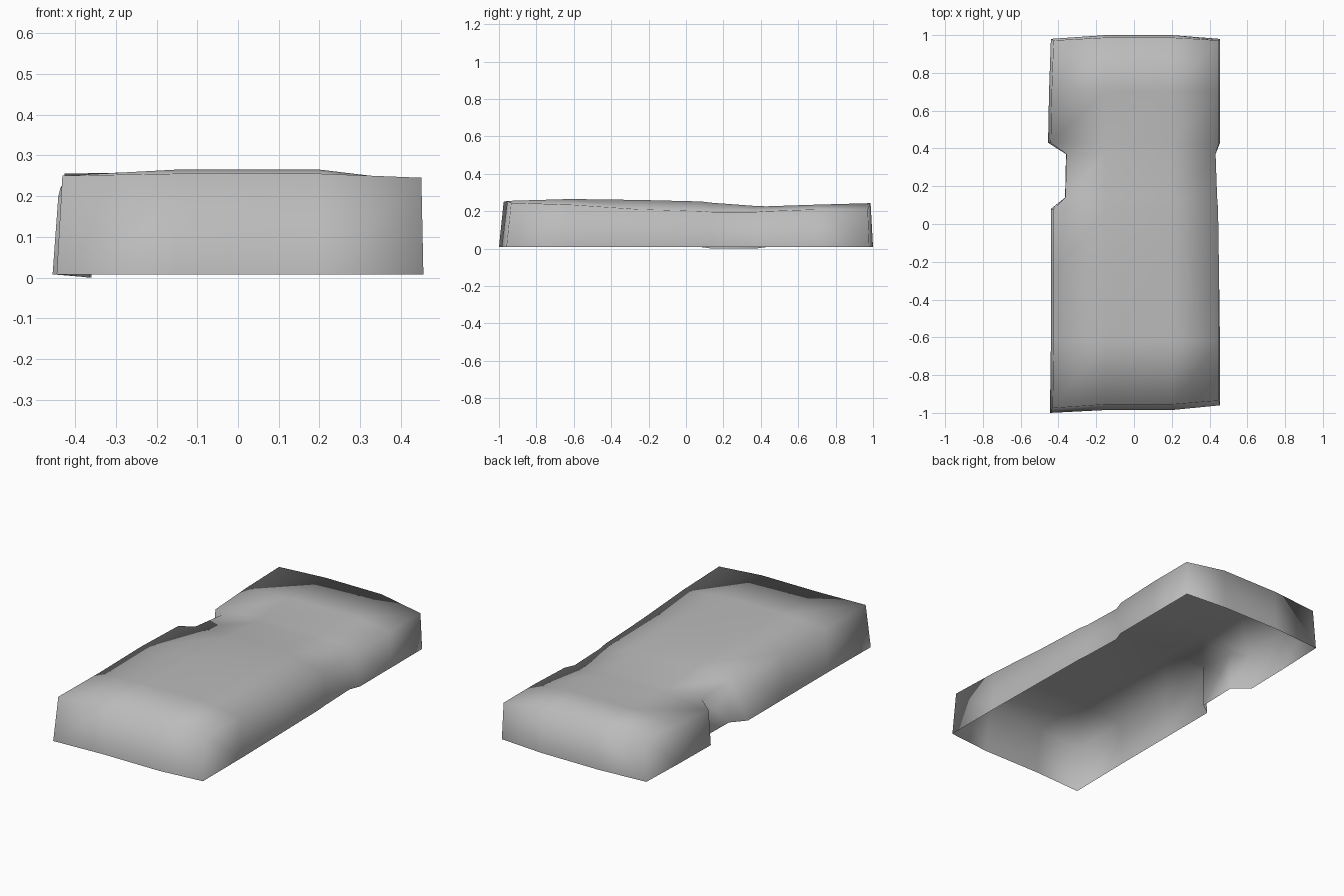
import bpy, bmesh

cube = bpy.data.objects.get("Cube")
if cube:
    bpy.data.objects.remove(cube, do_unlink=True)

mat = bpy.data.materials.new("soft_grey")
mat.use_nodes = True
grey = (0.5, 0.5, 0.5, 1)
mat.diffuse_color = grey
mat.node_tree.nodes["Principled BSDF"].inputs["Base Color"].default_value = grey

# Cross-sections from front to back:
# y, right-hand hem x, left-hand hem x, then edge / crown / edge heights
sections = [
    (-0.98, -0.445, 0.455, 0.25, 0.255, 0.245),
    (-0.62, -0.44, 0.455, 0.25, 0.265, 0.235),
    (-0.25, -0.44, 0.45, 0.255, 0.26, 0.21),
    (0.08, -0.44, 0.445, 0.245, 0.252, 0.2),
    (0.14, -0.365, 0.44, 0.235, 0.245, 0.195),
    (0.37, -0.36, 0.432, 0.215, 0.228, 0.195),
    (0.43, -0.455, 0.455, 0.2, 0.226, 0.2),
    (0.70, -0.45, 0.455, 0.22, 0.235, 0.21),
    (0.98, -0.44, 0.455, 0.235, 0.243, 0.21),
]
HEM = 0.008
CROWN = (-0.15, 0.2)

bm = bmesh.new()
rows = []
last = len(sections) - 1
for i, (y, xa, xb, za, zm, zb) in enumerate(sections):
    end = -1 if i == 0 else (1 if i == last else 0)
    skew = 0.02 if end < 0 else 0              # front edge runs at a slight angle
    inset = 0.025 if end < 0 else 0.008        # end walls lean inward
    bulge = 0.015 if end > 0 else 0
    notch = 0.002 if xa > -0.4 else 0.014
    pts = [(xa, y - skew, HEM),
           (xa + notch, y - skew - end * inset, za),
           (CROWN[0], y + bulge - end * inset, zm),
           (CROWN[1], y + bulge - end * inset, zm),
           (min(xb, 0.45), y + skew - end * inset, zb),
           (xb, y + skew, HEM)]
    rows.append([bm.verts.new(p) for p in pts])

# Draped top and long side walls
for a, b in zip(rows, rows[1:]):
    for j in range(5):
        bm.faces.new((a[j], a[j + 1], b[j + 1], b[j]))

# Front and back walls, leaving the underside open
for row, y in ((rows[0], -0.985), (rows[-1], 1.0)):
    low = [bm.verts.new((x, y, HEM)) for x in CROWN]
    hem = [row[0], *low, row[5]]
    for j in range(3):
        bm.faces.new((hem[j], hem[j + 1], row[j + 2], row[j + 1]))

# Lowest point of the hem beside the notch
rows[4][0].co.z = rows[5][0].co.z = 0
bmesh.ops.recalc_face_normals(bm, faces=bm.faces)
if sum(f.normal.z for f in bm.faces) < 0:
    bmesh.ops.reverse_faces(bm, faces=bm.faces)
for f in bm.faces:
    f.smooth = True

mesh = bpy.data.meshes.new("draped_cover")
bm.to_mesh(mesh)
bm.free()
mesh.materials.append(mat)
cover = bpy.data.objects.new("draped_cover", mesh)
bpy.context.collection.objects.link(cover)
